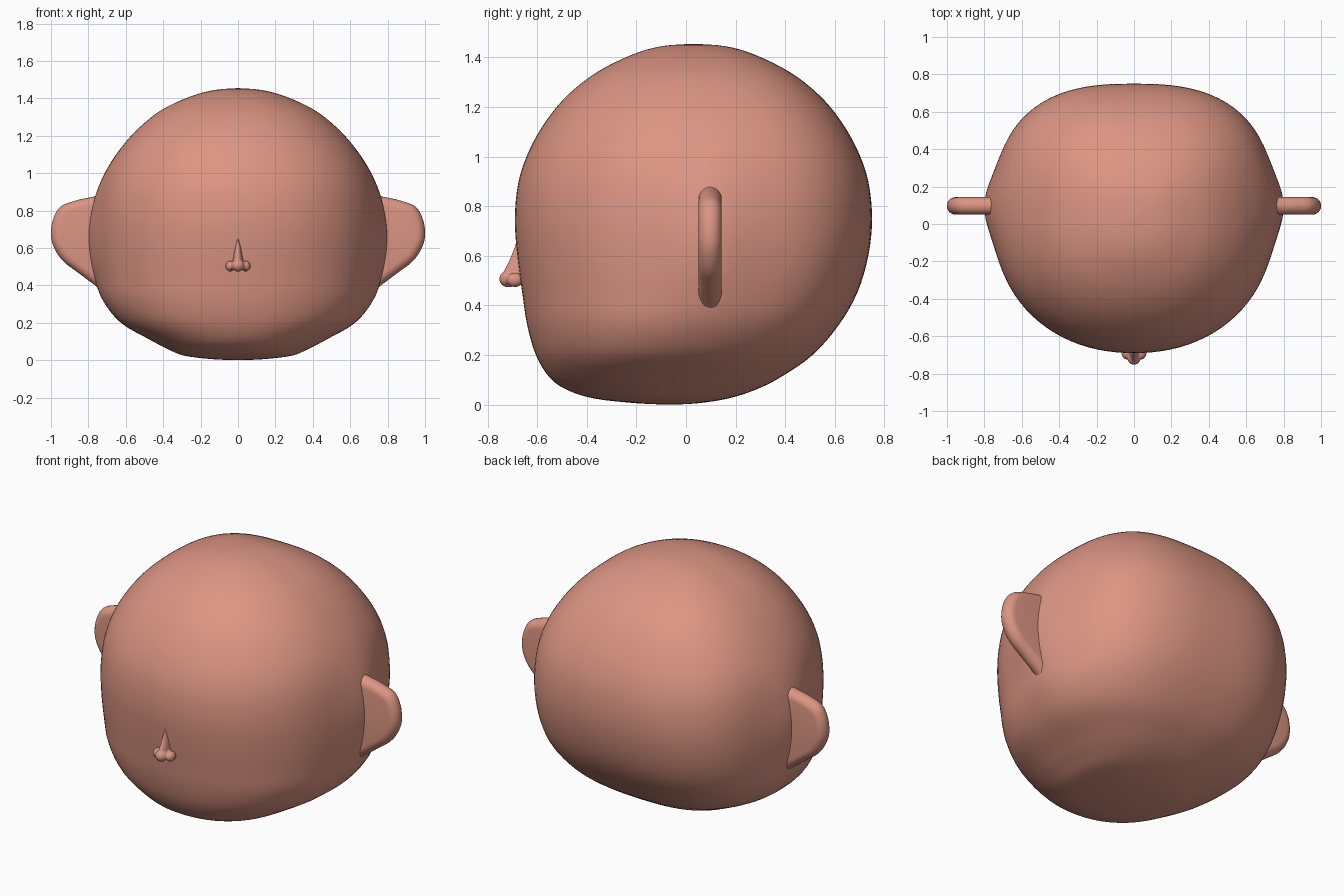
import bpy, bmesh, math
from mathutils import Vector, Matrix

if "Cube" in bpy.data.objects:
    bpy.data.objects.remove(bpy.data.objects["Cube"])

skin = bpy.data.materials.new("skin")
skin.diffuse_color = (0.71, 0.30, 0.225, 1)
skin.use_nodes = True
skin.node_tree.nodes["Principled BSDF"].inputs["Base Color"].default_value = skin.diffuse_color


def spline(points, steps, closed=False):
    """Catmull-Rom samples through points."""
    p = [Vector(q) for q in points]
    n = len(p)
    pick = (lambda i: p[i % n]) if closed else (lambda i: p[max(0, min(n - 1, i))])
    out = []
    for i in range(n if closed else n - 1):
        a, b, c, d = (pick(i + k) for k in (-1, 0, 1, 2))
        for s in range(steps):
            t = s / steps
            out.append(0.5 * (2 * b + (c - a) * t + (2 * a - 5 * b + 4 * c - d) * t * t
                              + (3 * b - a - 3 * c + d) * t ** 3))
    return out if closed else out + [p[-1]]


def skin_rings(bm, rings):
    """Bridge rings of equal length and cap both ends."""
    vs = [[bm.verts.new(co) for co in ring] for ring in rings]
    n = len(vs[0])
    for a, b in zip(vs, vs[1:]):
        for i in range(n):
            j = (i + 1) % n
            bm.faces.new((a[i], a[j], b[j], b[i]))
    bm.faces.new(vs[0][::-1])
    bm.faces.new(vs[-1])


def oval(z, w, yf, yb, nf, nb, count):
    """Horizontal superellipse with its own squareness at front and back."""
    yc, h = (yf + yb) / 2, (yb - yf) / 2
    ring = []
    for i in range(count):
        a = 2 * math.pi * i / count
        c, s = math.cos(a), math.sin(a)
        n = nb if s > 0 else nf
        r = (abs(c) ** n + abs(s) ** n) ** (-1 / n)
        ring.append(Vector((w * r * c, yc + h * r * s, z)))
    return ring


def finish(bm, name):
    bmesh.ops.remove_doubles(bm, verts=bm.verts, dist=1e-5)
    bmesh.ops.recalc_face_normals(bm, faces=bm.faces)
    me = bpy.data.meshes.new(name)
    bm.to_mesh(me)
    bm.free()
    me.materials.append(skin)
    me.shade_smooth()
    ob = bpy.data.objects.new(name, me)
    bpy.context.collection.objects.link(ob)
    return ob


# Head: rows of (z, half width, front y, back y)
rows = [(0, 0, -.06, -.06), (.006, .14, -.2, .05), (.025, .29, -.37, .17),
        (.06, .375, -.48, .28), (.11, .47, -.55, .38), (.2, .62, -.605, .51),
        (.32, .705, -.64, .615), (.45, .735, -.66, .69), (.6, .75, -.68, .735),
        (.75, .75, -.69, .75), (.9, .73, -.675, .735), (1.03, .685, -.63, .69),
        (1.15, .61, -.56, .62), (1.25, .52, -.475, .535), (1.34, .405, -.36, .42),
        (1.41, .255, -.22, .28), (1.445, .125, -.1, .16), (1.455, 0, .03, .03)]
bm = bmesh.new()
rings = [oval(*r, 2.15, 2.65, 96) for r in spline(rows, 4)]
for co in (co for ring in rings for co in ring):
    # swell towards the ear roots
    swell = 0.05 * math.exp(-((co.y - .1) / .17) ** 2 - ((co.z - .64) / .33) ** 2)
    co.x += math.copysign(swell, co.x) * min(1, abs(co.x) / .5)
skin_rings(bm, rings)
finish(bm, "head")

# Ears: rounded slab from a side outline (x, z), mirrored
outline = spline([(.6, .82), (.7, .885), (.785, .872), (.87, .853), (.95, .82), (.99, .75),
                  (1.0, .665), (.98, .595), (.935, .53), (.86, .472), (.77, .405),
                  (.68, .34), (.6, .42)], 6, True)
R, n = 0.047, len(outline)
rings = []
for k in range(13):
    a = math.pi * (k / 12 - 0.5)
    inset, ring = R * (1 - math.cos(a)), []
    for i, p in enumerate(outline):
        t = (outline[(i + 1) % n] - outline[i - 1]).normalized()
        ring.append(Vector((p.x + t.y * inset, .097 + R * math.sin(a), p.y - t.x * inset)))
    rings.append(ring)
bm = bmesh.new()
skin_rings(bm, rings)
ears = finish(bm, "ears")
mirror = ears.modifiers.new("mirror", 'MIRROR')
mirror.use_mirror_merge = False

# Nose: bridge, tip and wings fused into one smooth form
bm = bmesh.new()
bridge = [(.655, .004, -.686, -.63), (.61, .015, -.701, -.62), (.57, .022, -.718, -.61),
          (.53, .027, -.738, -.6), (.495, .026, -.735, -.6)]
skin_rings(bm, [oval(*r, 2, 2, 24) for r in spline(bridge, 3)])
for x, y, z, sx, sy, sz in ((0, -.715, .507, .036, .038, .034),
                            (.04, -.69, .503, .027, .034, .029),
                            (-.04, -.69, .503, .027, .034, .029)):
    bmesh.ops.create_uvsphere(bm, u_segments=20, v_segments=12, radius=1,
                              matrix=Matrix.Translation((x, y, z)) @ Matrix.Diagonal((sx, sy, sz, 1)))
nose = finish(bm, "nose")
fuse = nose.modifiers.new("fuse", 'REMESH')
fuse.mode, fuse.voxel_size, fuse.use_smooth_shade = 'VOXEL', 0.004, True
soft = nose.modifiers.new("soften", 'SMOOTH')
soft.factor, soft.iterations = 0.5, 5
dep = bpy.context.evaluated_depsgraph_get()
fused = bpy.data.meshes.new_from_object(nose.evaluated_get(dep))
nose.modifiers.clear()
nose.data = fused
# nostril dents on the underside
for v in fused.vertices:
    if v.co.z < .5:
        d = math.hypot((abs(v.co.x) - .024) / .013, (v.co.y + .7) / .018)
        v.co.z += .018 * math.exp(-d ** 4)
if not fused.materials:
    fused.materials.append(skin)
fused.shade_smooth()
